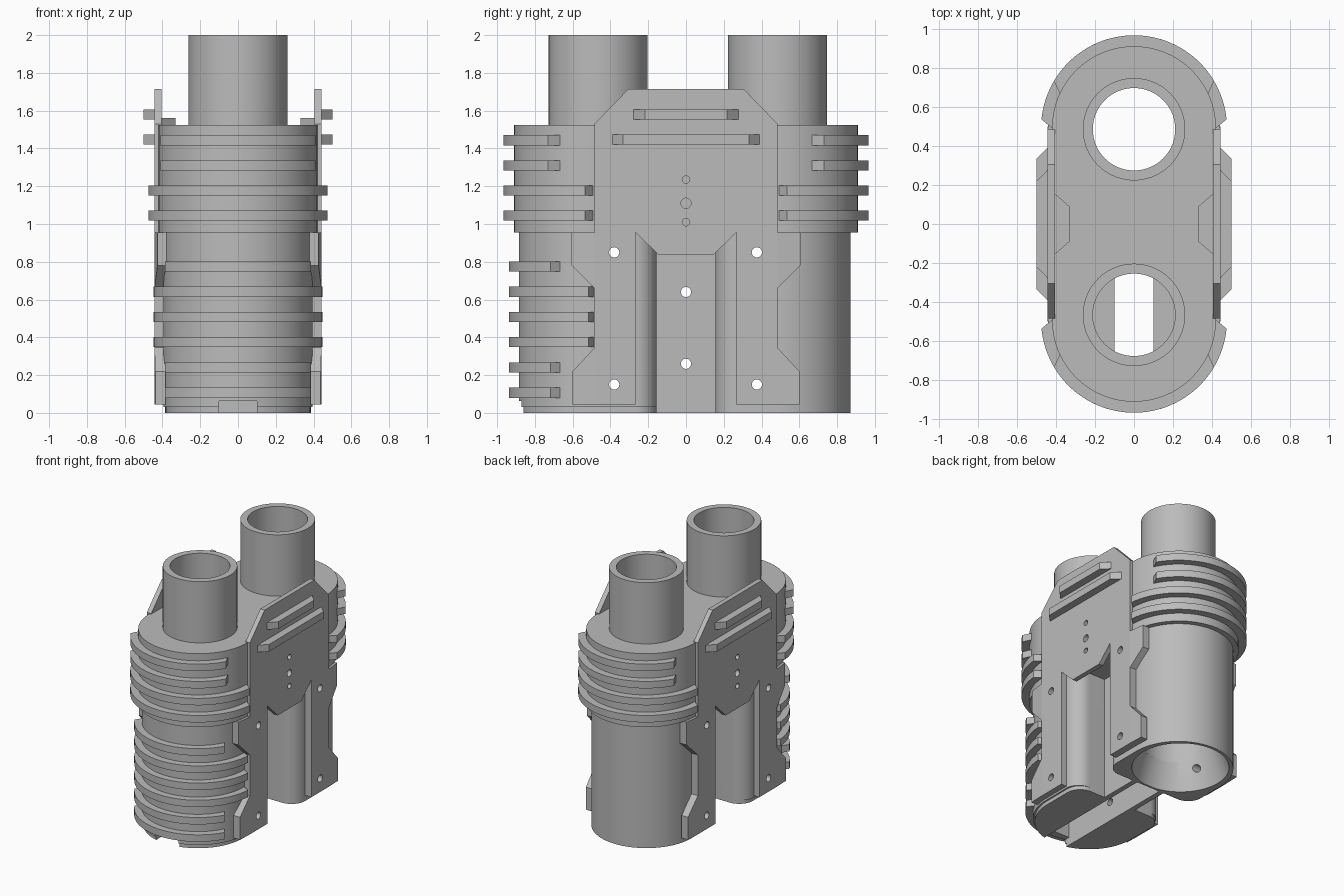
import bpy
import bmesh
from math import sin, cos, radians, tau
from mathutils import Vector

cube = bpy.data.objects.get("Cube")
if cube:
    bpy.data.objects.remove(cube, do_unlink=True)

grey = bpy.data.materials.new("matte grey")
grey.use_nodes = True
tone = (0.5, 0.5, 0.5, 1)
grey.diffuse_color = tone
grey.node_tree.nodes["Principled BSDF"].inputs["Base Color"].default_value = tone

FRONT, BACK = -0.49, 0.485      # barrel axes along y
FRONT_TUBE = -0.465


def arc(cy, r, start, end, n=40, cx=0):
    """Points of an arc round (cx, cy), angles in degrees."""
    return [(cx + r * cos(radians(start + (end - start) * i / n)),
             cy + r * sin(radians(start + (end - start) * i / n))) for i in range(n + 1)]


def finish(bm, name):
    bmesh.ops.recalc_face_normals(bm, faces=bm.faces)
    mesh = bpy.data.meshes.new(name)
    bm.to_mesh(mesh)
    bm.free()
    mesh.materials.append(grey)
    ob = bpy.data.objects.new(name, mesh)
    bpy.context.collection.objects.link(ob)
    return ob


def prism(name, outline, lo, hi, axis="z"):
    """Extrude an outline: (x, y) along z, or (y, z) along x."""
    bm = bmesh.new()
    place = (lambda p, h: (*p, h)) if axis == "z" else (lambda p, h: (h, *p))
    face = bm.faces.new([bm.verts.new(place(p, lo)) for p in outline])
    ext = bmesh.ops.extrude_face_region(bm, geom=[face])
    move = Vector(place((0, 0), hi - lo))
    bmesh.ops.translate(bm, vec=move, verts=[v for v in ext["geom"] if isinstance(v, bmesh.types.BMVert)])
    return finish(bm, name)


def lathe(name, cy, profile, n=72):
    """Solid of stacked (radius, z) rings round a vertical axis."""
    bm = bmesh.new()
    rings = [[bm.verts.new((r * cos(tau * i / n), cy + r * sin(tau * i / n), z)) for i in range(n)]
             for r, z in profile]
    for a, b in zip(rings, rings[1:]):
        for i in range(n):
            j = (i + 1) % n
            bm.faces.new((a[i], a[j], b[j], b[i]))
    bm.faces.new(rings[0])
    bm.faces.new(rings[-1])
    return finish(bm, name)


def box(name, x, y0, y1, z0, z1):
    return prism(name, [(-x, y0), (x, y0), (x, y1), (-x, y1)], z0, z1)


def barrel(name, e, cy, r, z0, z1):
    """Barrel with a round outer end and filleted corners at the inner end."""
    f = 0.115
    outline = arc(cy, r, 0, 180) + arc(0.27, f, 180, 270, 12, f - r) + arc(0.27, f, 270, 360, 12, r - f)
    return prism(name, [(x, e * y) for x, y in outline], z0, z1)


def cross_hole(y, z, r, x0=-0.6, x1=0.6):
    ring = [(y + r * cos(tau * i / 24), z + r * sin(tau * i / 24)) for i in range(24)]
    return prism("hole_cutter", ring, x0, x1, "x")


def cut(ob, cutters):
    bpy.context.view_layer.objects.active = ob
    for c in cutters:
        mod = ob.modifiers.new("cut", "BOOLEAN")
        mod.operation, mod.solver, mod.object = "DIFFERENCE", "EXACT", c
        bpy.ops.object.modifier_apply(modifier=mod.name)


# Main shell, barrels, web and tubes
upper_body = prism("upper_body", arc(0.49, 0.42, 0, 180) + arc(FRONT, 0.42, 180, 360), 0.955, 1.525)
front_barrel = barrel("front_barrel", -1, -FRONT, 0.395, 0.03, 0.96)
front_foot = barrel("front_foot", -1, -FRONT, 0.383, 0, 0.03)
back_barrel = barrel("back_barrel", 1, BACK, 0.386, 0, 0.96)
web = box("centre_web", 0.14, -0.17, 0.17, 0, 0.96)
front_tube = lathe("front_tube", FRONT_TUBE, [(0.262, 1.5), (0.262, 2)])
back_tube = lathe("back_tube", BACK, [(0.262, 1.5), (0.262, 2)])

# Hollow chambers, floor slot and through holes
front_bore = lathe("front_bore_cutter", FRONT_TUBE, [(0.28, 0.2), (0.28, 0.9), (0.211, 0.94), (0.211, 2.1)])
back_bore = lathe("back_bore_cutter", BACK, [(0.26, 0.2), (0.26, 0.9), (0.211, 0.94), (0.211, 2.1)])
back_mouth = lathe("back_mouth_cutter", 0.508, [(0.345, -0.01), (0.255, 0.27)])
slot = box("slot_cutter", 0.1, -0.83, 0.16, -0.05, 0.25)
notch = box("notch_cutter", 0.1, -1, -0.8, -0.05, 0.062)
leg_holes = [cross_hole(y, z, 0.027) for y in (-0.38, 0.375) for z in (0.15, 0.85)]
web_holes = [cross_hole(0, z, 0.027) for z in (0.26, 0.64)]

cut(upper_body, [front_bore, back_bore])
cut(front_barrel, [front_bore, slot, notch] + leg_holes[:2])
cut(front_foot, [slot, notch])
cut(back_barrel, [back_bore, back_mouth] + leg_holes[2:])
cut(web, [slot] + web_holes)
cut(front_tube, [front_bore])
cut(back_tube, [back_bore])

# Side plates with legs, rails and inner tabs
half = [(0.267, 0.955), (0.485, 0.955), (0.485, 1.53), (0.305, 1.715)]
centre = [(-0.145, 0.837), (0.145, 0.837)] + half + [(-y, z) for y, z in reversed(half)]
leg = [(0.267, 0.045), (0.485, 0.045), (0.485, 0.955), (0.267, 0.955)]
lower_tab = [(0.485, 0.045), (0.6, 0.045), (0.6, 0.22), (0.485, 0.345)]
upper_tab = [(0.485, 0.66), (0.605, 0.78), (0.605, 0.955), (0.485, 0.955)]


def span(name, s, x0, x1, wide, narrow, z0, z1):
    """Bar with slanted ends, wide at x0 and narrow at x1."""
    return prism(name, [(s * x0, -wide), (s * x1, -narrow), (s * x1, narrow), (s * x0, wide)], z0, z1)


def leg_part(name, s, e, outline, bend=0):
    ob = prism(name, [(e * y, z) for y, z in outline], s * 0.387, s * 0.442, "x")
    for v in ob.data.vertices:
        if abs(v.co.y) > 0.5:
            v.co.x -= s * bend
    return ob


blind = [(1.01, 0.02), (1.11, 0.027), (1.235, 0.02)]
spare = []
for side, s in (("left", 1), ("right", -1)):
    plate = prism(side + "_plate", centre, s * 0.405, s * 0.442, "x")
    dimples = [cross_hole(0, z, r, s * 0.4, s * 0.5) for z, r in blind]
    cut(plate, dimples)
    cut(upper_body, dimples)
    spare += dimples
    for end, e, holes in (("front", -1, leg_holes[:2]), ("back", 1, leg_holes[2:])):
        name = f"{side}_{end}_leg"
        cut(leg_part(name + "_plate", s, e, leg), holes)
        leg_part(name + "_lower_tab", s, e, lower_tab, 0.004)
        leg_part(name + "_upper_tab", s, e, upper_tab, 0.016)
    span(side + "_upper_rail", s, 0.435, 0.5, 0.285, 0.217, 1.552, 1.607)
    span(side + "_lower_rail", s, 0.435, 0.5, 0.397, 0.333, 1.42, 1.475)
    span(side + "_inner_tab", s, 0.41, 0.33, 0.16, 0.09, 1.52, 1.562)


# Cooling ribs wrapped round the ends
def rib(name, e, r, grow, start, bevel, z):
    inner = arc(0.49, r - 0.01, start, 180 - start)
    outer = arc(0.49, r + grow, 180 - start - bevel, start + bevel)
    prism(name, [(x, e * y) for x, y in inner + outer], z, z + 0.054)


for end, e in (("front", -1), ("back", 1)):
    for z, start in ((1.018, -1), (1.151, -1), (1.282, 24), (1.416, 24)):
        rib(end + "_upper_rib", e, 0.42, 0.056, start, 6.5, z)
for z, start in ((0.08, 26), (0.214, 26), (0.348, -1), (0.481, -1), (0.614, -1), (0.748, 26)):
    rib("front_lower_rib", -1, 0.395, 0.053, start, 4.5, z)

# Remove cutters, then smooth the curved walls
for c in [front_bore, back_bore, back_mouth, slot, notch] + leg_holes + web_holes + spare:
    bpy.data.objects.remove(c, do_unlink=True)
bpy.ops.object.select_all(action="DESELECT")
for ob in bpy.context.scene.objects:
    if ob.type == "MESH" and grey.name in ob.data.materials:
        ob.select_set(True)
        bpy.context.view_layer.objects.active = ob
bpy.ops.object.shade_smooth_by_angle(angle=radians(30))
